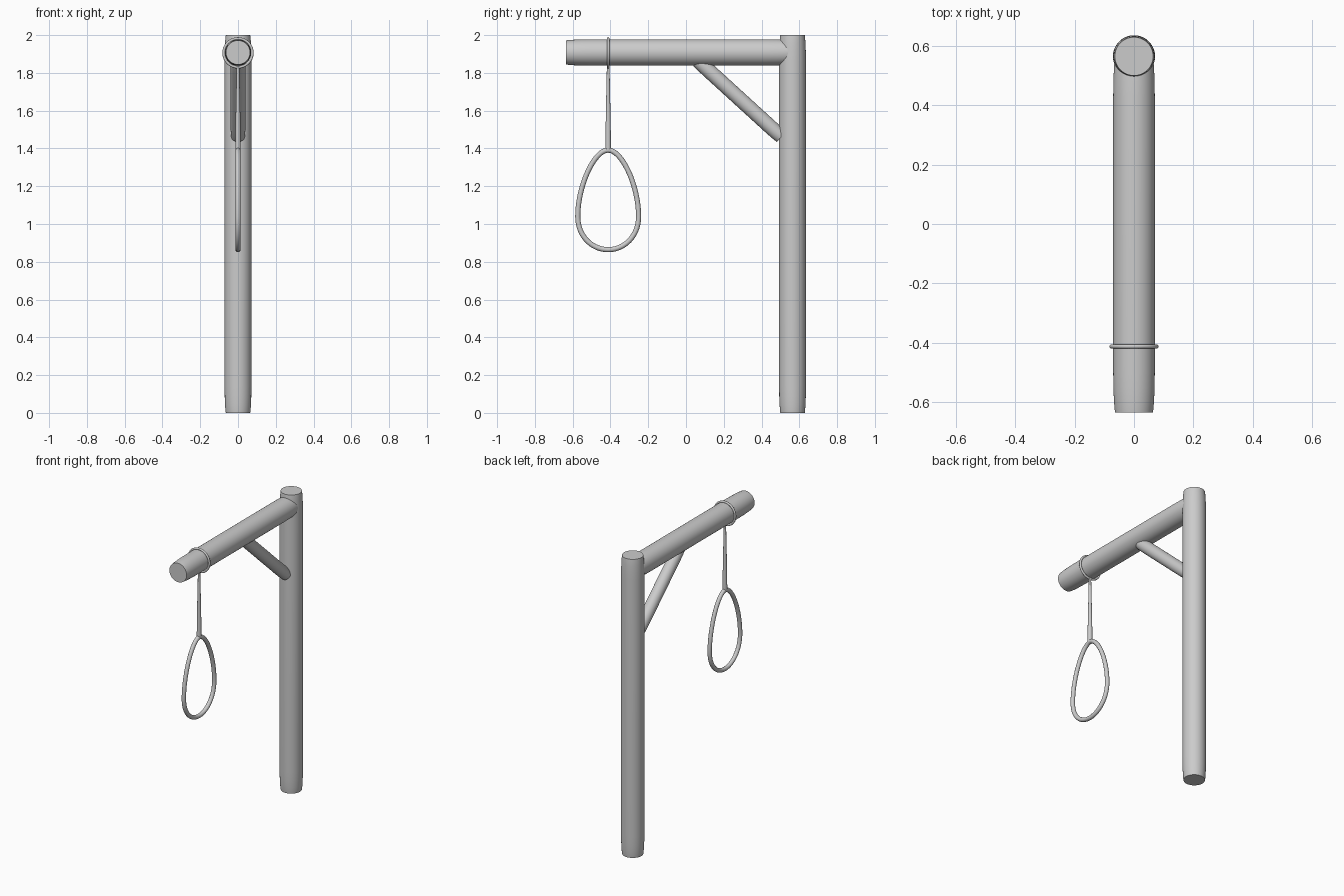
import bpy, bmesh, math
from mathutils import Vector

if "Cube" in bpy.data.objects:
    bpy.data.objects.remove(bpy.data.objects["Cube"])

SIDES = 48

def finish(ob):
    bpy.ops.object.select_all(action='DESELECT')
    ob.select_set(True)
    bpy.context.view_layer.objects.active = ob
    bpy.ops.object.shade_smooth_by_angle(angle=math.radians(40))

def pole(name, a, b, profile):
    """Round pole from a to b; profile is a list of (distance from a, radius)."""
    a, b = Vector(a), Vector(b)
    rot = Vector((0, 0, 1)).rotation_difference((b - a).normalized())
    bm = bmesh.new()
    rings = []
    for d, r in profile:
        rings.append([bm.verts.new(a + rot @ Vector((
            r * math.cos(math.tau * i / SIDES), r * math.sin(math.tau * i / SIDES), d)))
            for i in range(SIDES)])
    for lo, hi in zip(rings, rings[1:]):
        for i in range(SIDES):
            j = (i + 1) % SIDES
            bm.faces.new((lo[i], lo[j], hi[j], hi[i]))
    bm.faces.new(rings[0][::-1])
    bm.faces.new(rings[-1])
    me = bpy.data.meshes.new(name)
    bm.to_mesh(me)
    bm.free()
    ob = bpy.data.objects.new(name, me)
    bpy.context.collection.objects.link(ob)
    finish(ob)

def log(name, a, b, r):
    """Pole whose two ends narrow slightly."""
    length = (Vector(b) - Vector(a)).length
    end = [(0, 0.91 * r), (0.2 * r, 0.935 * r), (0.6 * r, 0.965 * r), (1.2 * r, 0.99 * r), (2 * r, r)]
    pole(name, a, b, end + [(length - d, q) for d, q in reversed(end)])

# Timber frame
log("post", (0, 0.564, 0), (0, 0.564, 2), 0.071)
log("beam", (0, -0.635, 1.908), (0, 0.564, 1.908), 0.07)
log("brace", (0, 0.505, 1.461), (0, 0.06, 1.867), 0.039)

# Rope ring tied around the beam
ROPE_Y = -0.412
bpy.ops.mesh.primitive_torus_add(location=(0, ROPE_Y, 1.906), rotation=(math.pi / 2, 0, 0),
                                 major_radius=0.076, minor_radius=0.007,
                                 major_segments=64, minor_segments=16)
bpy.context.object.name = "rope_ring"
finish(bpy.context.object)

# Hanging rope, thicker toward the loop
pole("hanging_rope", (0, ROPE_Y, 1.39), (0, ROPE_Y, 1.835),
     [(0, 0.0145), (0.12, 0.0135), (0.3, 0.010), (0.445, 0.007)])

# Egg-shaped loop: (y, z), then handle offset toward the next point
cu = bpy.data.curves.new("rope_loop", 'CURVE')
cu.dimensions = '3D'
cu.bevel_depth = 0.0135
cu.bevel_resolution = 6
cu.resolution_u = 24
sp = cu.splines.new('BEZIER')
sp.bezier_points.add(3)
knots = [((0, 1.391), (0.075, 0), (0.075, 0)),
         ((0.161, 1.04), (0, -0.105), (0, -0.16)),
         ((0, 0.864), (-0.085, 0), (-0.085, 0)),
         ((-0.161, 1.04), (0, 0.16), (0, 0.105))]
for p, (c, out, back) in zip(sp.bezier_points, knots):
    co = Vector((0, ROPE_Y + c[0], c[1]))
    p.handle_left_type = p.handle_right_type = 'FREE'
    p.co = co
    p.handle_right = co + Vector((0, *out))
    p.handle_left = co - Vector((0, *back))
sp.use_cyclic_u = True
loop = bpy.data.objects.new("rope_loop", cu)
bpy.context.collection.objects.link(loop)
bpy.ops.object.select_all(action='DESELECT')
loop.select_set(True)
bpy.context.view_layer.objects.active = loop
bpy.ops.object.convert(target='MESH')
finish(bpy.context.object)
